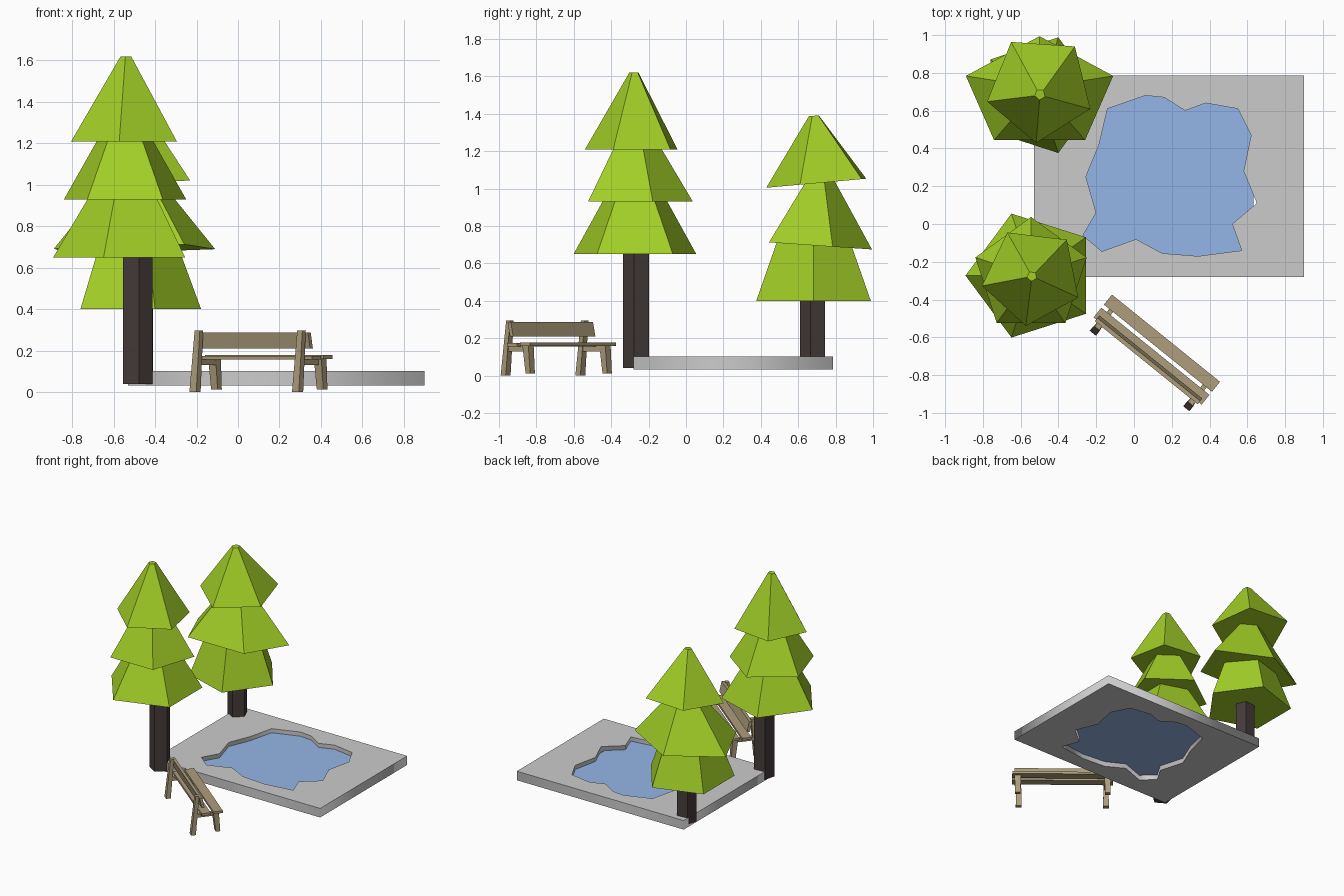
import bpy, bmesh
from math import radians, sin, cos
from mathutils import Matrix, Vector

if "Cube" in bpy.data.objects:
    bpy.data.objects.remove(bpy.data.objects["Cube"])


def material(name, rgb):
    m = bpy.data.materials.new(name)
    m.diffuse_color = (*rgb, 1)
    m.use_nodes = True
    m.node_tree.nodes["Principled BSDF"].inputs["Base Color"].default_value = m.diffuse_color
    return m


GREEN = material("leaf_green", (0.36, 0.62, 0.02))
BARK = material("bark", (0.06, 0.045, 0.042))
BLUE = material("water_blue", (0.3, 0.47, 0.8))
WOOD = material("bench_wood", (0.42, 0.34, 0.2))


def mesh_object(name, bm, mat, matrix=Matrix()):
    bmesh.ops.recalc_face_normals(bm, faces=bm.faces[:])
    me = bpy.data.meshes.new(name)
    bm.to_mesh(me)
    bm.free()
    ob = bpy.data.objects.new(name, me)
    ob.matrix_world = matrix
    if mat:
        me.materials.append(mat)
    bpy.context.collection.objects.link(ob)
    return ob


def loft(name, rings, mat, matrix=Matrix()):
    """Closed solid between two rings with equal point counts."""
    bm = bmesh.new()
    a, b = [[bm.verts.new(p) for p in r] for r in rings]
    n = len(a)
    for i in range(n):
        j = (i + 1) % n
        bm.faces.new((a[i], a[j], b[j], b[i]))
    bm.faces.new(a[::-1])
    bm.faces.new(b)
    return mesh_object(name, bm, mat, matrix)


def pentagon(r, z, deg):
    return [Vector((r * cos(radians(deg + 72 * i)), r * sin(radians(deg + 72 * i)), z))
            for i in range(5)]


def tier(name, centre, rx, ry, h, top, deg, tilt=0.0):
    """Five-sided tapered crown layer; top is the upper radius as a fraction."""
    m = (Matrix.Translation(centre) @ Matrix.Rotation(tilt, 4, 'X')
         @ Matrix.Diagonal((rx, ry, h, 1)))
    loft(name, (pentagon(1, 0, deg), pentagon(top, 1, deg)), GREEN, m)


def trunk(name, x, y, z0, z1, r, deg):
    loft(name, (pentagon(r, z0, deg), pentagon(r, z1, deg)), BARK,
         Matrix.Translation((x, y, 0)))


# Front tree
trunk("front_tree_trunk", -0.485, -0.262, 0.04, 0.85, 0.075, -85)
tier("front_tree_lower_crown", (-0.54, -0.273, 0.65), 0.352, 0.345, 0.535, 0.1, 180)
tier("front_tree_middle_crown", (-0.545, -0.273, 0.93), 0.31, 0.31, 0.47, 0.1, 18)
tier("front_tree_top_crown", (-0.54, -0.277, 1.21), 0.27, 0.265, 0.41, 0.1, -97)

# Back tree, with slightly tilted crown layers
trunk("back_tree_trunk", -0.48, 0.682, 0.05, 0.6, 0.072, -85)
tier("back_tree_lower_crown", (-0.5, 0.682, 0.40), 0.322, 0.322, 0.42, 0.52, 0)
tier("back_tree_middle_crown", (-0.5, 0.69, 0.696), 0.41, 0.305, 0.43, 0.1, 18, -0.069)
tier("back_tree_top_crown", (-0.498, 0.718, 1.031), 0.288, 0.291, 0.36, 0.1, -94, 0.09)

# Stone slab with the pond outline cut through it
POND = [(-0.14, 0.61), (0.06, 0.68), (0.16, 0.67), (0.27, 0.60), (0.38, 0.64),
        (0.55, 0.61), (0.62, 0.47), (0.58, 0.28), (0.65, 0.11), (0.52, 0.0),
        (0.57, -0.14), (0.34, -0.17), (0.15, -0.155), (0.01, -0.08), (-0.17, -0.145),
        (-0.27, -0.06), (-0.20, 0.06), (-0.255, 0.25), (-0.185, 0.42)]
BORDER = [(-0.53, -0.28), (0.90, -0.28), (0.90, 0.785), (-0.53, 0.785)]
curve = bpy.data.curves.new("slab", 'CURVE')
curve.dimensions = '2D'
curve.fill_mode = 'BOTH'
curve.extrude = 0.035
for pts in (BORDER, POND):
    s = curve.splines.new('POLY')
    s.points.add(len(pts) - 1)
    for p, (x, y) in zip(s.points, pts):
        p.co = (x, y, 0, 1)
    s.use_cyclic_u = True
slab = bpy.data.objects.new("slab", curve)
slab.location.z = 0.067
bpy.context.collection.objects.link(slab)
bpy.context.view_layer.objects.active = slab
slab.select_set(True)
bpy.ops.object.convert(target='MESH')

# Water sheet, a little short of the pond's right tip
bm = bmesh.new()
water = POND[:8] + [(0.632, 0.16), (0.632, 0.095)] + POND[9:]
bm.faces.new([bm.verts.new((x, y, 0.07)) for x, y in reversed(water)])
bmesh.ops.reverse_faces(bm, faces=[f for f in bm.faces if f.normal.z < 0])
mesh_object("water", bm, BLUE)

# Bench: u runs along the seat, v points to the pond
BENCH = Matrix.Translation((0.148, -0.631, 0)) @ Matrix.Rotation(radians(-38.9), 4, 'Z')


def rect(c, su, sv):
    u, v, z = c
    return [Vector((u + a * su / 2, v + b * sv / 2, z))
            for a, b in ((-1, -1), (1, -1), (1, 1), (-1, 1))]


def timber(name, low, low_size, high, high_size):
    loft(name, (rect(low, *low_size), rect(high, *high_size)), WOOD, BENCH)


timber("front_seat_plank", (0, 0, 0.16), (0.735, 0.068), (0, 0, 0.178), (0.735, 0.068))
timber("back_seat_plank", (0, -0.088, 0.156), (0.735, 0.066), (0, -0.088, 0.174), (0.735, 0.066))
timber("backrest", (0, -0.105, 0.21), (0.70, 0.022), (0, -0.122, 0.288), (0.70, 0.022))
for side, s in (("left", -1), ("right", 1)):
    u = 0.318 * s
    timber(side + "_back_post", (u, -0.172, 0), (0.042, 0.034),
           (u, -0.142, 0.296), (0.032, 0.026))
    timber(side + "_front_leg", (u * 1.03, 0.005, 0.012), (0.04, 0.032),
           (u * 1.03, -0.01, 0.16), (0.046, 0.04))
    timber(side + "_seat_rail", (u, -0.075, 0.13), (0.026, 0.17),
           (u, -0.075, 0.158), (0.026, 0.17))
